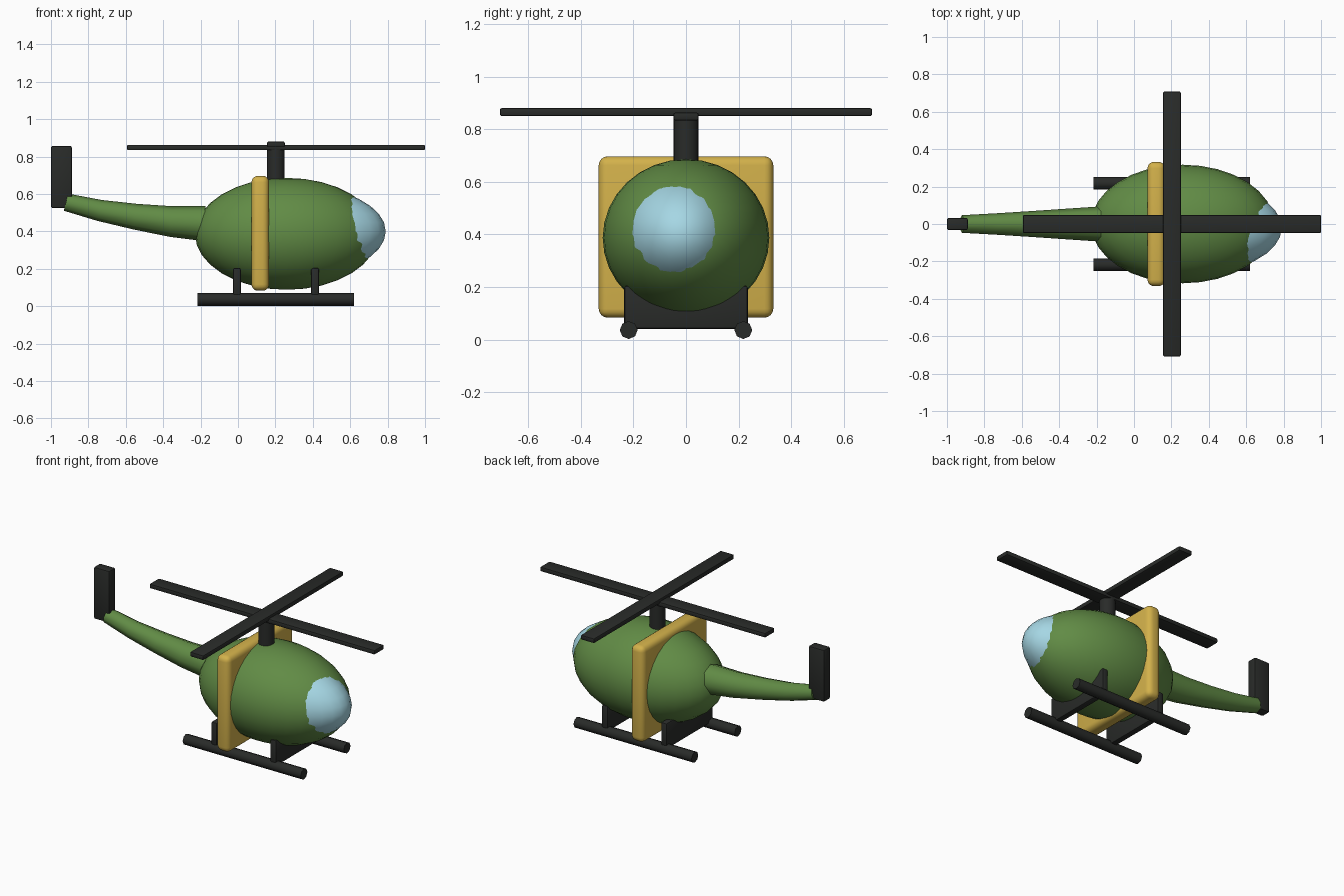
import bpy
from math import radians

if "Cube" in bpy.data.objects:
    bpy.data.objects.remove(bpy.data.objects["Cube"])


def material(name, rgb):
    m = bpy.data.materials.new(name)
    m.diffuse_color = (*rgb, 1)
    m.use_nodes = True
    m.node_tree.nodes["Principled BSDF"].inputs["Base Color"].default_value = m.diffuse_color
    return m


GREEN = material("green_paint", (0.12, 0.26, 0.06))
BLUE = material("window_blue", (0.38, 0.68, 0.78))
YELLOW = material("yellow_paint", (0.65, 0.44, 0.07))
BLACK = material("black_paint", (0.022, 0.024, 0.022))


def finish(name, mat, angle=40):
    ob = bpy.context.object
    ob.name = name
    ob.data.materials.append(mat)
    bpy.ops.object.shade_smooth_by_angle(angle=radians(angle))
    return ob


def ellipsoid(name, loc, radii, mat):
    bpy.ops.mesh.primitive_uv_sphere_add(segments=32, ring_count=16, location=loc)
    bpy.context.object.scale = radii
    bpy.ops.object.transform_apply(location=False, rotation=False, scale=True)
    return finish(name, mat)


def box(name, x, y, z, mat, bevel, segments=2):
    # Bevelled box from its (min, max) extents
    spans = (x, y, z)
    bpy.ops.mesh.primitive_cube_add(size=1, location=[(a + b) / 2 for a, b in spans])
    ob = bpy.context.object
    ob.scale = [b - a for a, b in spans]
    bpy.ops.object.transform_apply(location=False, rotation=False, scale=True)
    mod = ob.modifiers.new("bevel", 'BEVEL')
    mod.width = bevel
    mod.segments = segments
    bpy.ops.object.modifier_apply(modifier=mod.name)
    return finish(name, mat)


# Body and nose window
ellipsoid("fuselage", (0.26, 0, 0.387), (0.49, 0.317, 0.299), GREEN)
ellipsoid("nose_window", (0.30, -0.02, 0.40), (0.49, 0.25, 0.245), BLUE)

# Square yellow band around the body
box("body_band", (0.072, 0.166), (-0.332, 0.332), (0.083, 0.697), YELLOW, 0.034, 4)

# Tapered, upswept tail boom
curve = bpy.data.curves.new("tail_boom", 'CURVE')
curve.dimensions = '3D'
curve.bevel_depth = 1
curve.bevel_resolution = 2
curve.use_fill_caps = True
path = [(-0.18, 0.442, 0.094), (-0.36, 0.453, 0.082), (-0.55, 0.479, 0.069),
        (-0.74, 0.512, 0.057), (-0.92, 0.556, 0.047)]
spline = curve.splines.new('POLY')
spline.points.add(len(path) - 1)
for p, (x, z, r) in zip(spline.points, path):
    p.co = (x, 0, z, 1)
    p.radius = r
boom = bpy.data.objects.new("tail_boom", curve)
bpy.context.collection.objects.link(boom)
bpy.ops.object.select_all(action='DESELECT')
boom.select_set(True)
bpy.context.view_layer.objects.active = boom
bpy.ops.object.convert(target='MESH')
finish("tail_boom", GREEN, 60)

# Tail fin
box("tail_fin", (-1.0, -0.888), (-0.033, 0.033), (0.525, 0.857), BLACK, 0.01)

# Rotor mast and two crossed blades
bpy.ops.mesh.primitive_cylinder_add(vertices=24, radius=0.047, depth=0.24,
                                    location=(0.202, 0, 0.735))
finish("rotor_mast", BLACK)
box("rotor_blade_long", (-0.594, 1.0), (-0.048, 0.048), (0.834, 0.863), BLACK, 0.007)
box("rotor_blade_cross", (0.155, 0.25), (-0.708, 0.708), (0.85, 0.88), BLACK, 0.007)

# Landing gear: cross plates and octagonal skids
for name, x in (("rear_strut", -0.006), ("front_strut", 0.412)):
    box(name, (x - 0.021, x + 0.021), (-0.235, 0.235), (0.04, 0.205), BLACK, 0.01)
for name, y in (("left_skid", 0.218), ("right_skid", -0.218)):
    bpy.ops.mesh.primitive_cylinder_add(vertices=8, radius=0.034, depth=0.835,
                                        location=(0.202, y, 0.036),
                                        rotation=(0, radians(90), 0))
    finish(name, BLACK, 50)
